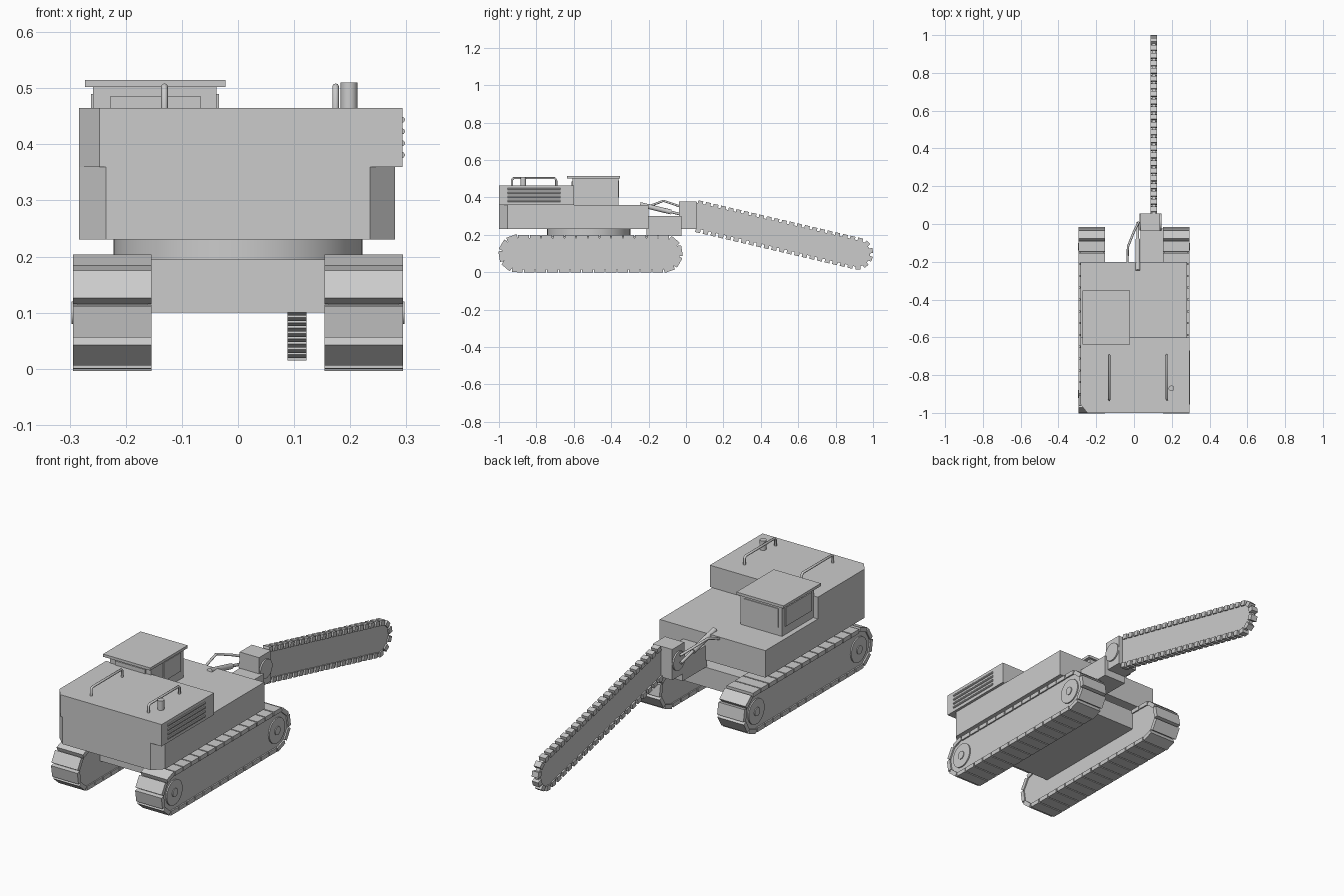
import bpy, bmesh, math
from mathutils import Matrix, Vector

if "Cube" in bpy.data.objects:
    bpy.data.objects.remove(bpy.data.objects["Cube"])


def finish(name, bm, smooth=False):
    bmesh.ops.recalc_face_normals(bm, faces=bm.faces)
    me = bpy.data.meshes.new(name)
    bm.to_mesh(me)
    bm.free()
    ob = bpy.data.objects.new(name, me)
    bpy.context.collection.objects.link(ob)
    if smooth:
        bpy.ops.object.select_all(action='DESELECT')
        ob.select_set(True)
        bpy.context.view_layer.objects.active = ob
        bpy.ops.object.shade_smooth_by_angle(angle=math.radians(35))
    return ob


def add_box(bm, centre, size, tilt=0):
    m = (Matrix.Translation(centre) @ Matrix.Rotation(tilt, 4, 'X')
         @ Matrix.Diagonal((*size, 1)))
    bmesh.ops.create_cube(bm, size=1, matrix=m)


def box(name, x, y, z):
    bm = bmesh.new()
    add_box(bm, [sum(a) / 2 for a in (x, y, z)], [a[1] - a[0] for a in (x, y, z)])
    return finish(name, bm)


def prism(name, pts, axis, lo, hi, smooth=False):
    """Extrude a 2D outline: axis X takes (y, z) points, axis Z takes (x, y)."""
    bm = bmesh.new()
    vec = (lambda p, d: (d, *p)) if axis == 'X' else (lambda p, d: (*p, d))
    face = bm.faces.new([bm.verts.new(vec(p, lo)) for p in pts])
    ext = bmesh.ops.extrude_face_region(bm, geom=[face])['geom']
    bmesh.ops.translate(bm, verts=[v for v in ext if isinstance(v, bmesh.types.BMVert)],
                        vec=vec((0, 0), hi - lo))
    return finish(name, bm, smooth)


def rod(name, a, b, r, seg=24):
    a, b = Vector(a), Vector(b)
    bm = bmesh.new()
    m = Matrix.Translation((a + b) / 2) @ (b - a).to_track_quat('Z', 'Y').to_matrix().to_4x4()
    bmesh.ops.create_cone(bm, cap_ends=True, segments=seg, radius1=r, radius2=r,
                          depth=(b - a).length, matrix=m)
    return finish(name, bm, True)


def pipe(name, pts, r):
    cu = bpy.data.curves.new(name, 'CURVE')
    cu.dimensions = '3D'
    cu.bevel_depth, cu.bevel_resolution, cu.use_fill_caps = r, 2, True
    sp = cu.splines.new('POLY')
    sp.points.add(len(pts) - 1)
    for p, co in zip(sp.points, pts):
        p.co = (*co, 1)
    ob = bpy.data.objects.new(name, cu)
    bpy.context.collection.objects.link(ob)


def loop_points(p, q, r, count):
    """Evenly spaced (position, tilt) around a stadium loop in the y-z plane."""
    p, q = Vector(p), Vector(q)
    d = (q - p).normalized()
    n = Vector((-d.y, d.x))
    base, straight, arc = math.atan2(d.y, d.x), (q - p).length, math.pi * r
    out = []
    for i in range(count):
        s = (i + .5) / count * 2 * (straight + arc)
        side = s >= straight + arc
        s -= (straight + arc) * side
        o, dd, nn, e = (q, -d, -n, p) if side else (p, d, n, q)
        turn = 0
        if s < straight:
            pos = o + dd * s + nn * r
        else:
            turn = (s - straight) / r
            pos = e + (nn * math.cos(turn) + dd * math.sin(turn)) * r
        out.append((pos, base + math.pi * side - turn))
    return out


def stadium(p, q, r, seg=14):
    a = math.atan2(q[1] - p[1], q[0] - p[0])
    return [(c[0] + r * math.cos(t), c[1] + r * math.sin(t))
            for c, off in ((q, -math.pi / 2), (p, math.pi / 2))
            for t in (a + off + math.pi * i / seg for i in range(seg + 1))]


# Crawler tracks: core, plates and wheel hubs on both sides
rear, fore = (-0.9, 0.1), (-0.12, 0.1)
for s, side in ((-1, 'left'), (1, 'right')):
    prism(side + '_track_core', stadium(rear, fore, 0.084), 'X', s * 0.16, s * 0.287, True)
    bm = bmesh.new()
    for pos, tilt in loop_points(rear, fore, 0.09, 34):
        add_box(bm, (s * 0.224, *pos), (0.14, 0.057, 0.02), tilt)
    finish(side + '_track_plates', bm)
    for y, end in ((rear[0], 'a'), (fore[0], 'b')):
        rod(f'{side}_wheel_{end}', (s * 0.25, y, 0.1), (s * 0.293, y, 0.1), 0.06, 32)
        rod(f'{side}_axle_cap_{end}', (s * 0.29, y, 0.1), (s * 0.297, y, 0.1), 0.02)

# Undercarriage and turntable
box('undercarriage', (-0.165, 0.165), (-0.82, -0.2), (0.1, 0.195))
rod('turntable', (0, -0.52, 0.19), (0, -0.52, 0.235), 0.222, 48)

# Main body with cut corners, and the engine hood on top
prism('body', [(-0.235, -1), (0.235, -1), (0.28, -0.955), (0.28, -0.2),
               (-0.283, -0.2), (-0.283, -0.955)], 'Z', 0.23, 0.36)
prism('engine_hood', [(-0.247, -1), (0.293, -1), (0.293, -0.6),
                      (-0.283, -0.6), (-0.283, -0.955)], 'Z', 0.36, 0.465)
for i in range(4):
    z = 0.381 + 0.021 * i
    rod(f'grille_bar_{i}', (0.292, -0.955, z), (0.292, -0.67, z), 0.0055, 10)

# Hood handrails and exhaust
for x, side in ((-0.131, 'left'), (0.174, 'right')):
    pipe(side + '_handrail', [(x, -0.93, 0.46), (x, -0.93, 0.495), (x, -0.922, 0.503),
                              (x, -0.702, 0.503), (x, -0.694, 0.495), (x, -0.694, 0.46)], 0.006)
rod('exhaust', (0.198, -0.87, 0.46), (0.198, -0.87, 0.51), 0.015)

# Cab with window panels and an overhanging roof
box('cab', (-0.258, -0.038), (-0.607, -0.362), (0.355, 0.502))
box('cab_roof', (-0.273, -0.022), (-0.637, -0.352), (0.502, 0.515))
box('side_window_right', (-0.04, -0.034), (-0.515, -0.385), (0.4, 0.49))
box('side_window_left', (-0.262, -0.256), (-0.585, -0.385), (0.4, 0.49))
box('work_window', (-0.24, -0.056), (-0.364, -0.358), (0.4, 0.49))
box('hood_window', (-0.228, -0.066), (-0.612, -0.605), (0.4, 0.485))

# Saw mount, head and pivot disc
box('saw_mount', (0.035, 0.155), (-0.21, -0.025), (0.195, 0.3))
box('saw_head', (0.035, 0.138), (-0.037, 0.055), (0.23, 0.378))
rod('saw_pivot', (0.028, 0.01, 0.308), (0.145, 0.01, 0.308), 0.045, 32)

# Hydraulic ram and hose
rod('ram_cylinder', (0.02, -0.245, 0.362), (0.02, -0.08, 0.322), 0.013)
rod('ram_piston', (0.02, -0.09, 0.325), (0.02, 0.01, 0.3), 0.007, 12)
pipe('hose', [(-0.035, -0.205, 0.35), (-0.032, -0.12, 0.382),
              (0, -0.04, 0.355), (0.025, 0.01, 0.335)], 0.006)

# Saw bar and its chain of teeth
root, tip = (0.04, 0.304), (0.915, 0.1)
outline = [(max(y, 0.05), z) for y, z in stadium(root, tip, 0.07)]
prism('saw_bar', outline, 'X', 0.095, 0.115, True)
bm = bmesh.new()
for i, (pos, tilt) in enumerate(loop_points(root, tip, 0.073, 54)):
    if pos.x > 0.06:
        add_box(bm, (0.105, *pos), (0.034, 0.027, 0.024), tilt)
finish('saw_chain_teeth', bm)
